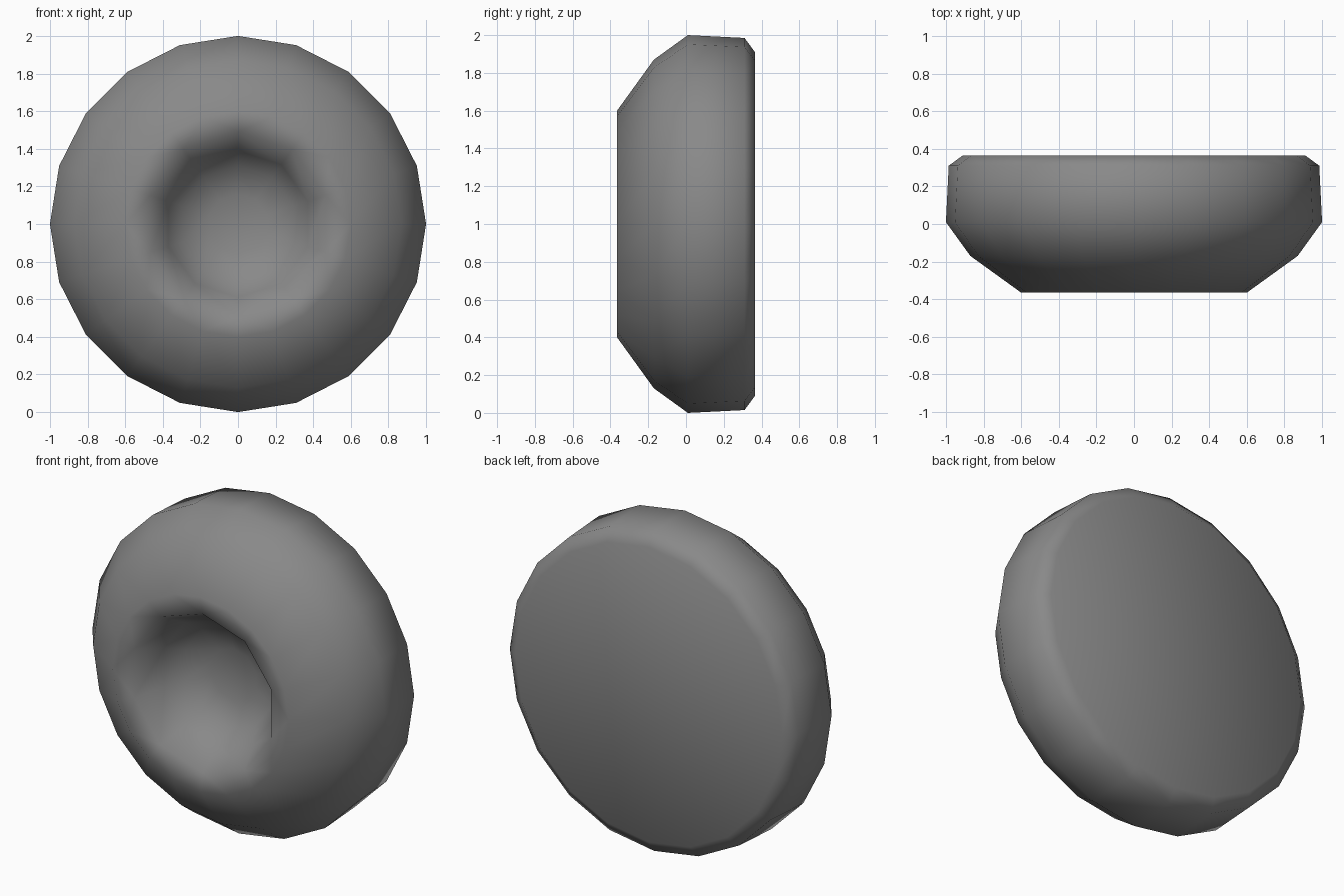
import bpy, bmesh
from math import sin, cos, pi

cube = bpy.data.objects.get("Cube")
if cube:
    bpy.data.objects.remove(cube, do_unlink=True)

grey = bpy.data.materials.new("mid_grey")
grey.use_nodes = True
color = (0.25, 0.25, 0.25, 1)
grey.diffuse_color = color
grey.node_tree.nodes["Principled BSDF"].inputs["Base Color"].default_value = color

SIDES = 20
# Profile from back edge over the outer side to the front lip: radius, depth
OUTER = [(0.91, 0.365), (0.985, 0.31), (1.0, 0.01), (0.87, -0.17), (0.6, -0.365)]
# Profile of the dish in the front, with half as many sides
DISH = [(0.49, -0.345), (0.39, -0.19), (0.31, -0.09), (0.16, -0.04)]

bm = bmesh.new()


def ring(radius, y, sides):
    return [bm.verts.new((radius * sin(2 * pi * i / sides), y,
                          1 + radius * cos(2 * pi * i / sides)))
            for i in range(sides)]


def join(a, b):
    n = len(a)
    for i in range(n):
        j = (i + 1) % n
        bm.faces.new((a[i], a[j], b[j], b[i]))


# Rounded outer body
outer = [ring(r, y, SIDES) for r, y in OUTER]
for a, b in zip(outer, outer[1:]):
    join(a, b)
bm.faces.new(outer[0])  # flat back

# Dish walls and floor
dish = [ring(r, y, SIDES // 2) for r, y in DISH]
for a, b in zip(dish, dish[1:]):
    join(a, b)
centre = bm.verts.new((0, -0.03, 1))
floor = dish[-1]
for i, v in enumerate(floor):
    bm.faces.new((v, floor[(i + 1) % len(floor)], centre))

# Lip between the fine outer ring and the coarse dish ring
lip, rim = outer[-1], dish[0]
for i in range(len(rim)):
    nxt = rim[(i + 1) % len(rim)]
    a, b, c = lip[2 * i], lip[2 * i + 1], lip[(2 * i + 2) % SIDES]
    bm.faces.new((a, b, rim[i]))
    bm.faces.new((b, nxt, rim[i]))
    bm.faces.new((b, c, nxt))

bmesh.ops.recalc_face_normals(bm, faces=bm.faces)
for f in bm.faces:
    f.smooth = True

mesh = bpy.data.meshes.new("dished_cushion")
bm.to_mesh(mesh)
bm.free()
mesh.materials.append(grey)
cushion = bpy.data.objects.new("dished_cushion", mesh)
bpy.context.collection.objects.link(cushion)
